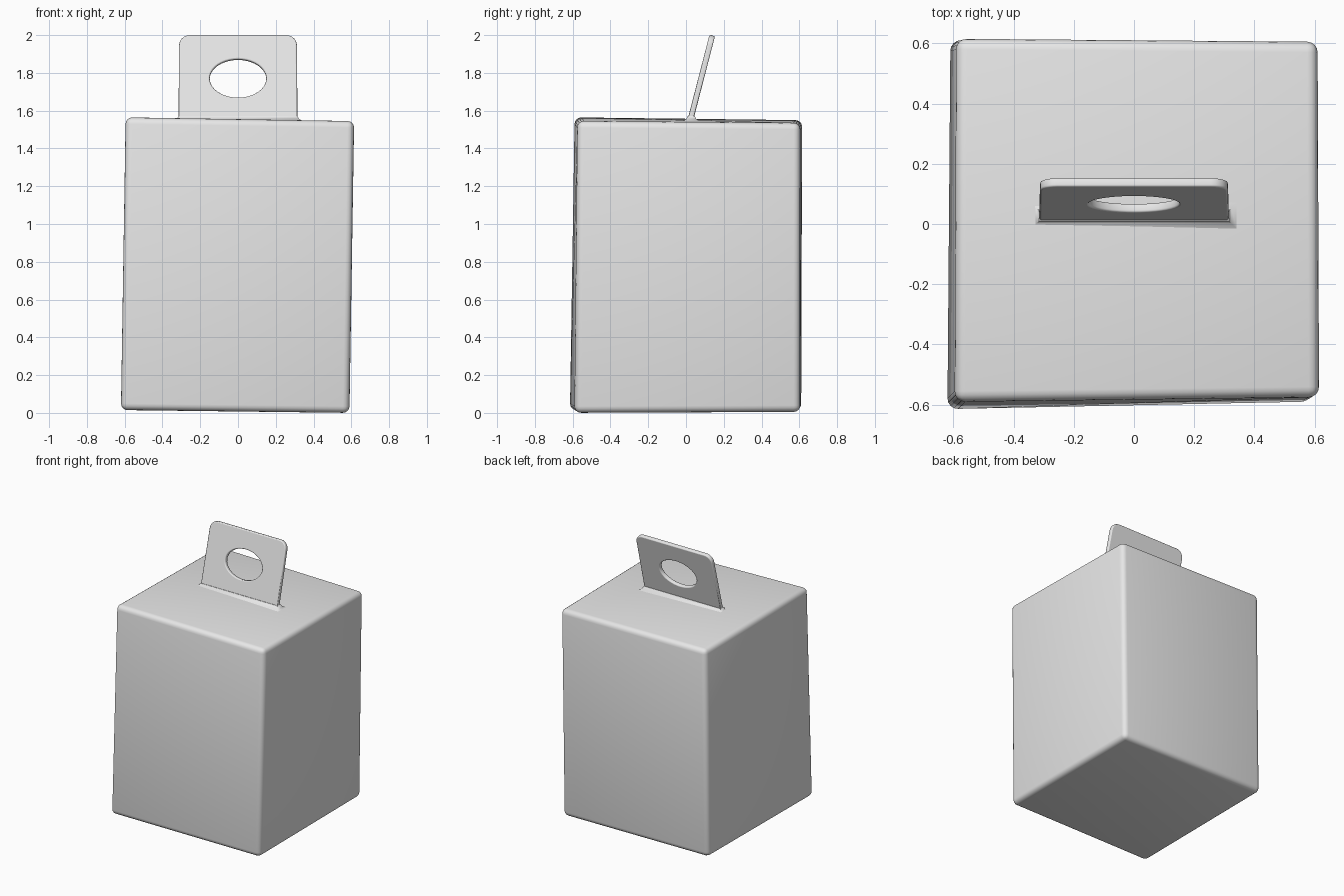
import bpy, bmesh, math
from mathutils import Matrix

if "Cube" in bpy.data.objects:
    bpy.data.objects.remove(bpy.data.objects["Cube"])

grey = bpy.data.materials.new("light grey")
grey.diffuse_color = (0.8, 0.8, 0.8, 1)
grey.use_nodes = True
grey.node_tree.nodes["Principled BSDF"].inputs["Base Color"].default_value = grey.diffuse_color


def add_object(name, mesh):
    obj = bpy.data.objects.new(name, mesh)
    bpy.context.collection.objects.link(obj)
    mesh.materials.clear()
    mesh.materials.append(grey)
    return obj


def smooth(obj, degrees):
    bpy.ops.object.select_all(action='DESELECT')
    bpy.context.view_layer.objects.active = obj
    obj.select_set(True)
    bpy.ops.object.shade_smooth_by_angle(angle=math.radians(degrees))


# Box body: slightly leaning, uneven corners, softly rounded edges
bottom = [(-0.62, -0.615, 0.015), (0.59, -0.59, 0.0), (0.59, 0.605, 0.005), (-0.61, 0.61, 0.015)]
top = [(-0.595, -0.59, 1.565), (0.615, -0.575, 1.545), (0.61, 0.605, 1.535), (-0.59, 0.615, 1.55)]
bm = bmesh.new()
b = [bm.verts.new(p) for p in bottom]
t = [bm.verts.new(p) for p in top]
bm.faces.new(b[::-1])
bm.faces.new(t)
for i in range(4):
    j = (i + 1) % 4
    bm.faces.new((b[i], b[j], t[j], t[i]))
bmesh.ops.bevel(bm, geom=bm.edges[:], offset=0.035, segments=4, profile=0.5, affect='EDGES')
# Underside folds in gently toward its centre
bm.normal_update()
base = max((f for f in bm.faces if f.normal.z < -0.99), key=lambda f: f.calc_area())
poked = bmesh.ops.poke(bm, faces=[base])
poked["verts"][0].co.z += 0.04
bm.normal_update()
mesh = bpy.data.meshes.new("box_body")
bm.to_mesh(mesh)
bm.free()
smooth(add_object("box_body", mesh), 35)

# Handle tab: rounded plate with an oval finger hole, leaning back
ROUND = 0.007
half_w, height, radius = 0.312 - ROUND, 0.475 - ROUND, 0.05
outline = [(-half_w - 0.003, 0), (half_w + 0.003, 0)]
for cx, start in ((half_w - radius, 0), (-half_w + radius, 90)):
    for k in range(7):
        a = math.radians(start + 15 * k)
        outline.append((cx + radius * math.cos(a), height - radius + radius * math.sin(a)))
hole = [((0.15 + ROUND) * math.cos(2 * math.pi * k / 40),
         0.238 + (0.105 + ROUND) * math.sin(2 * math.pi * k / 40)) for k in range(40)]

curve = bpy.data.curves.new("handle_outline", 'CURVE')
curve.dimensions = '2D'
curve.fill_mode = 'BOTH'
curve.extrude = 0.008
curve.bevel_depth = ROUND
curve.bevel_resolution = 2
for loop in (outline, hole):
    spline = curve.splines.new('POLY')
    spline.points.add(len(loop) - 1)
    for point, (x, y) in zip(spline.points, loop):
        point.co = (x, y, 0, 1)
    spline.use_cyclic_u = True
helper = bpy.data.objects.new("handle_outline", curve)
bpy.context.collection.objects.link(helper)
bpy.context.view_layer.update()
plate = bpy.data.meshes.new_from_object(helper.evaluated_get(bpy.context.evaluated_depsgraph_get()))
bpy.data.objects.remove(helper)
plate.name = "handle_tab"
plate.transform(Matrix.Translation((0, 0.02, 0)) @ Matrix.Rotation(math.radians(90 - 14.5), 4, 'X'))
plate.transform(Matrix.Translation((0, 0, 2.0 - max(v.co.z for v in plate.vertices))))
smooth(add_object("handle_tab", plate), 35)

# Soft crease where the handle meets the lid
bm = bmesh.new()
rings = [[(s * (0.315 + g), 0.028 + u * (0.018 + g), z) for s, u in ((-1, -1), (1, -1), (1, 1), (-1, 1))]
         for g, z in ((0.025, 1.545), (0.008, 1.557), (0.0, 1.572))]
rows = [[bm.verts.new(p) for p in ring] for ring in rings]
for low, high in zip(rows, rows[1:]):
    for i in range(4):
        j = (i + 1) % 4
        bm.faces.new((low[i], low[j], high[j], high[i]))
bm.faces.new(rows[-1])
mesh = bpy.data.meshes.new("handle_base")
bm.to_mesh(mesh)
bm.free()
smooth(add_object("handle_base", mesh), 50)
